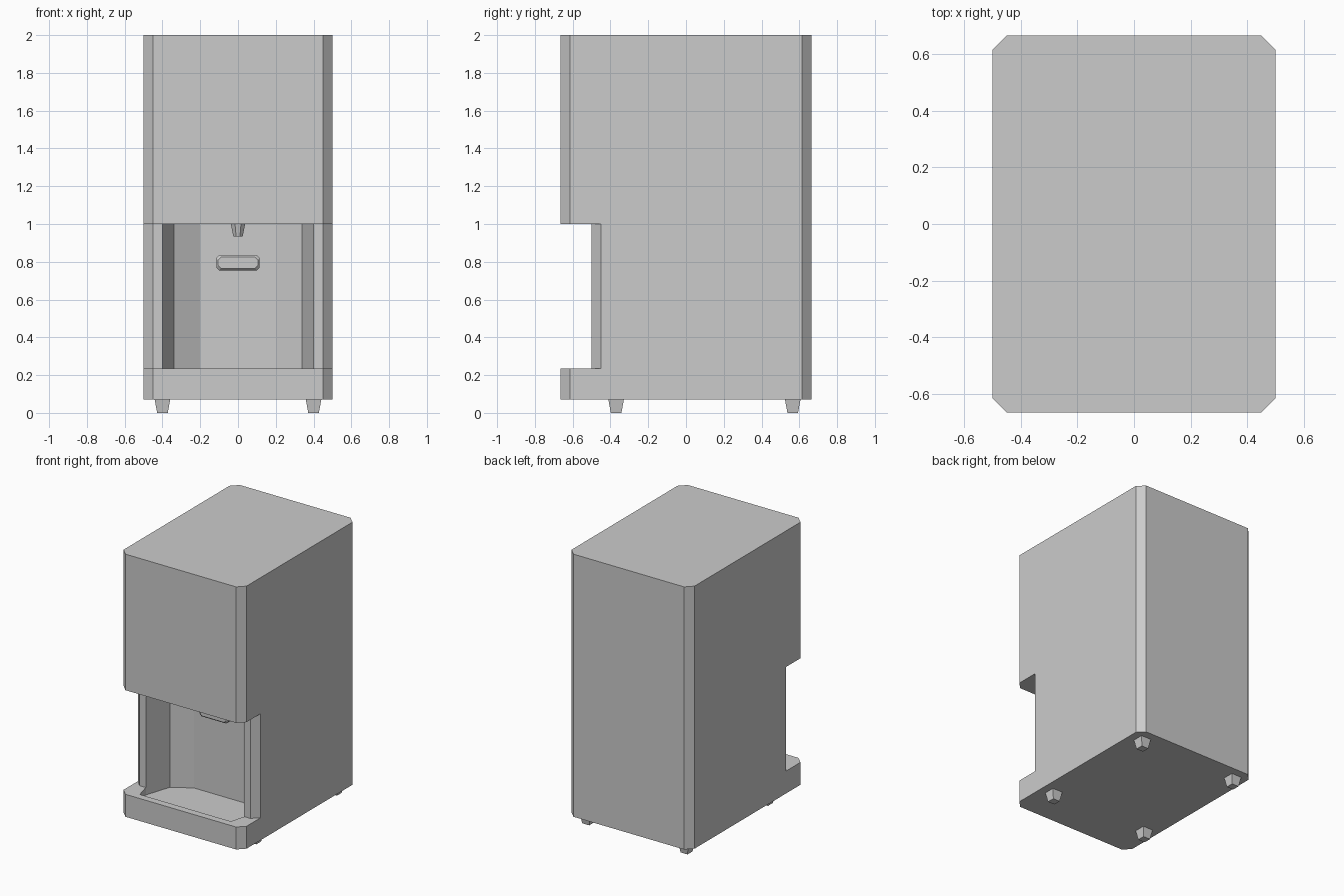
import bpy, bmesh, math
from mathutils import Matrix

if "Cube" in bpy.data.objects:
    bpy.data.objects.remove(bpy.data.objects["Cube"])


def loft(name, rings):
    """Closed solid through equal-length rings of 3D points."""
    bm = bmesh.new()
    loops = [[bm.verts.new(p) for p in ring] for ring in rings]
    n = len(loops[0])
    for a, b in zip(loops, loops[1:]):
        for i in range(n):
            j = (i + 1) % n
            bm.faces.new((a[i], a[j], b[j], b[i]))
    bm.faces.new(loops[0][::-1])
    bm.faces.new(loops[-1])
    bmesh.ops.recalc_face_normals(bm, faces=bm.faces)
    me = bpy.data.meshes.new(name)
    bm.to_mesh(me)
    bm.free()
    ob = bpy.data.objects.new(name, me)
    bpy.context.collection.objects.link(ob)
    return ob


def prism(name, outline, z0, z1):
    return loft(name, [[(x, y, z) for x, y in outline] for z in (z0, z1)])


def mirrored(half):
    return half + [(-x, y) for x, y in reversed(half)]


def chamfered(hx, hy, c):
    return mirrored([(hx - c, -hy), (hx, c - hy), (hx, hy - c), (hx - c, hy)])


def cut(ob, cutter):
    mod = ob.modifiers.new("cut", 'BOOLEAN')
    mod.operation = 'DIFFERENCE'
    mod.solver = 'EXACT'
    mod.object = cutter
    bpy.context.view_layer.objects.active = ob
    bpy.ops.object.modifier_apply(modifier=mod.name)
    bpy.data.objects.remove(cutter)


def frustum(name, x, y, z0, z1, r0, r1, sides):
    bm = bmesh.new()
    k = math.cos(math.pi / sides)
    rot = Matrix.Rotation(math.pi / sides, 4, 'Z')
    bmesh.ops.create_cone(bm, cap_ends=True, segments=sides, radius1=r0 / k, radius2=r1 / k,
                          depth=z1 - z0,
                          matrix=Matrix.Translation((x, y, (z0 + z1) / 2)) @ rot)
    me = bpy.data.meshes.new(name)
    bm.to_mesh(me)
    bm.free()
    bpy.context.collection.objects.link(bpy.data.objects.new(name, me))


# Cabinet with chamfered upright corners
body = prism("cabinet", chamfered(0.5, 0.665, 0.05), 0.07, 2.0)

# Front notch that leaves the overhang and the base ledge
cut(body, prism("notch_cutter", mirrored([(0.6, -0.8), (0.6, -0.45), (0.5, -0.45), (0.45, -0.5)]),
                0.235, 1.0))

# Curved dispensing alcove, continuing down into a sunken drip tray
cut(body, prism("alcove_cutter", mirrored([(0.37, -0.612), (0.4, -0.5), (0.338, -0.308), (0.2, -0.225)]),
                0.18, 1.0))

# Push button on the alcove wall
button_rings = []
for y, inset in ((-0.2, 0), (-0.28, 0), (-0.292, 0.01)):
    button_rings.append([(x, y, 0.795 + z)
                         for x, z in chamfered(0.115 - inset, 0.04 - inset, 0.015)])
loft("push_button", button_rings)

# Nozzle under the overhang
frustum("nozzle", 0, -0.4, 0.935, 1.01, 0.025, 0.04, 8)

# Four tapered feet
for x in (-0.4, 0.4):
    for y in (-0.37, 0.565):
        frustum("foot", x, y, 0, 0.07, 0.028, 0.041, 4)
